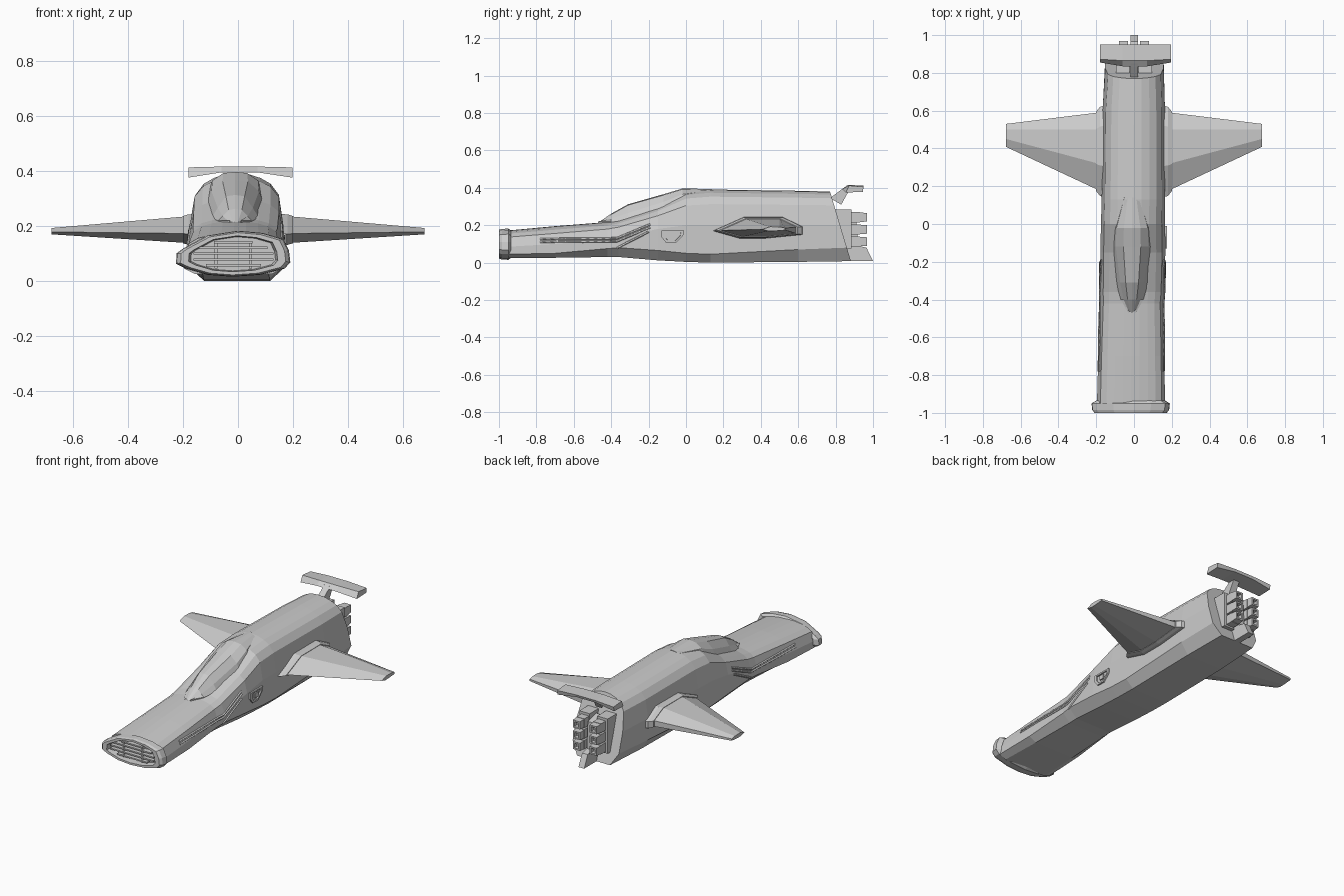
import bpy, bmesh
from mathutils import Vector
from mathutils.bvhtree import BVHTree

if "Cube" in bpy.data.objects:
    bpy.data.objects.remove(bpy.data.objects["Cube"])


def make(name, bm, mirror=False):
    bmesh.ops.recalc_face_normals(bm, faces=bm.faces)
    me = bpy.data.meshes.new(name)
    bm.to_mesh(me)
    ob = bpy.data.objects.new(name, me)
    bpy.context.collection.objects.link(ob)
    if mirror:
        ob.modifiers.new("Mirror", 'MIRROR')
    return ob


def loft(name, rings, mirror=False):
    """Skin closed rings of equal length, capped at both ends."""
    bm = bmesh.new()
    vs = [[bm.verts.new(p) for p in r] for r in rings]
    n = len(rings[0])
    for a, b in zip(vs, vs[1:]):
        for i in range(n):
            j = (i + 1) % n
            bm.faces.new((a[i], a[j], b[j], b[i]))
    bm.faces.new(vs[0])
    bm.faces.new(vs[-1])
    ob = make(name, bm, mirror)
    tree = BVHTree.FromBMesh(bm)
    bm.free()
    return ob, tree


def box(name, x, y, z, mirror=False):
    ring = lambda yy: [(x[0], yy, z[0]), (x[1], yy, z[0]), (x[1], yy, z[1]), (x[0], yy, z[1])]
    return loft(name, [ring(y[0]), ring(y[1])], mirror)[0]


def both_sides(half):
    """Mirror a half section whose first and last points are on the centre line."""
    return half + [(-x, z) for x, z in reversed(half[1:-1])]


# Fuselage: y, centre x, half width, top, widest z, chine z, bottom z, bottom half width
stations = [
    (-.95, -.016, .180, .172, .085, .045, .025, .14),
    (-.70, -.014, .175, .195, .100, .050, .026, .13),
    (-.42, -.012, .167, .217, .125, .075, .030, .12),
    (-.36, -.010, .170, .228, .135, .080, .030, .12),
    (-.15, -.006, .172, .300, .180, .065, .012, .12),
    (.00, -.005, .170, .378, .200, .050, .004, .12),
    (.13, -.003, .168, .391, .200, .045, .000, .12),
    (.60, -.001, .165, .384, .200, .070, .004, .12),
    (.77, .002, .155, .380, .200, .080, .008, .11),
]
rings = []
for y, cx, w, zt, zm, zc, zb, wb in stations:
    h = zt - zm
    half = [(0, zt), (.25 * w, zt - .02 * h), (.5 * w, zt - .09 * h), (.72 * w, zt - .2 * h),
            (.9 * w, zt - .41 * h), (w, zm), (w, zc), (wb, zb), (0, zb)]
    slant = .3 if y > .7 else 0
    rings.append([(cx + x, y + slant * (zt - z), z) for x, z in both_sides(half)])
fuselage, tree = loft("fuselage", rings)

# Faceted canopy: y, half width, top, shoulder z, base z
rings = []
for y, w, zt, zs, zb in [(-.47, .02, .213, .208, .20), (-.40, .06, .262, .235, .20),
                         (-.31, .085, .312, .265, .21), (-.12, .115, .366, .325, .235),
                         (-.02, .110, .396, .365, .27), (.14, .055, .394, .386, .34)]:
    half = [(0, zt), (.4 * w, zt - .005), (.75 * w, zs), (w, zb + .02), (w, zb), (0, zb)]
    rings.append([(x - .01, y, z) for x, z in both_sides(half)])
loft("canopy", rings)

# Nose intake: flared lip with recessed mouth
outline = [(0, .182), (.09, .174), (.165, .152), (.185, .11), (.19, .068), (.17, .045), (.08, .022),
           (-.02, .015), (-.11, .022), (-.19, .045), (-.225, .062), (-.223, .10), (-.2, .117), (-.11, .165)]
cx, cz = -.017, .098
rings = [[(cx + (x - cx) * s, y, cz + (z - cz) * s) for x, z in outline]
         for y, s in [(-.935, .88), (-.95, 1), (-.985, .98), (-1, .92), (-1, .78), (-.96, .74)]]
loft("nose_intake", rings)
for i, (z, w) in enumerate([(.057, .10), (.078, .145), (.099, .145), (.12, .125), (.14, .07)]):
    box(f"intake_slat_{i}", (cx - w, cx + w), (-.99, -.955), (z - .004, z + .004))
for i, x in enumerate([-.08, .045]):
    box(f"intake_post_{i}", (x - .005, x + .005), (-.98, -.955), (.045, .145))

# Wings and their root fairings
root = [(.18, .172), (.32, .234), (.5, .234), (.59, .19), (.59, .155), (.42, .138), (.3, .138)]
tip = [(.408, .178), (.45, .192), (.5, .191), (.53, .185), (.53, .174), (.47, .169), (.44, .169)]
loft("wing", [[(.15, y, z) for y, z in root], [(.19, y, z) for y, z in root],
              [(.677, y, z) for y, z in tip]], True)
loft("wing_root_fairing", [[(x, .39 + (y - .39) * s, .185 + (z - .185) * s) for y, z in root]
                           for x, s in [(.14, 1.2), (.18, 1.15), (.2, 1.03)]], True)

# Tail spoiler on a slanted strut
mid = [(.835, .394), (.865, .415), (.95, .412), (.945, .397)]
end = [(.855, .375), (.872, .412), (.95, .405), (.945, .378)]
loft("tail_spoiler", [[(-.18, y, z) for y, z in end], [(-.06, y, z) for y, z in mid],
                      [(.07, y, z) for y, z in mid], [(.197, y, z) for y, z in end]])
loft("spoiler_strut", [[(x, y, z) for y, z in [(.77, .345), (.85, .405), (.88, .4), (.83, .31)]]
                       for x in (-.018, .022)])

# Rear engine: backing plates, stacked thrusters, centre keel
box("engine_plate", (.025, .095), (.80, .885), (.075, .285), True)
for i, z in enumerate([.085, .15, .215]):
    box(f"thruster_{i}", (.03, .082), (.87, .93), (z, z + .055), True)
    loft(f"thruster_nozzle_{i}", [[(.056 + a * s, y, z + .0275 + b * s) for a, b in
                                   [(-1, -1), (1, -1), (1, 1), (-1, 1)]]
                                  for y, s in [(.92, .026), (.968, .023), (.968, .014), (.945, .012)]], True)
loft("engine_keel", [[(x, y, z) for y, z in [(.83, .27), (.91, .25), (.92, .09), (.965, .08), (1, .008), (.83, .008)]]
                     for x in (-.018, .02)])

# Raised trim strips laid on the fuselage sides
upper = [(-.78, .126), (-.37, .130), (-.19, .205)]
lines = [upper, [(y, z - .016) for y, z in upper], [(-.37, .078), (-.20, .165)]]
for k, line in enumerate(lines):
    for sx, side in ((1, "right"), (-1, "left")):
        pts = []
        for a, b in zip(line, line[1:]):
            for t in range(10):
                y, z = Vector(a).lerp(Vector(b), t / 9)
                hit = tree.ray_cast(Vector((sx, y, z)), Vector((-sx, 0, 0)))[0]
                if hit:
                    pts.append(hit)
        cu = bpy.data.curves.new(f"trim_strip_{side}_{k}", 'CURVE')
        cu.dimensions = '3D'
        cu.bevel_depth = .006
        cu.bevel_resolution = 0
        cu.use_fill_caps = True
        sp = cu.splines.new('POLY')
        sp.points.add(len(pts) - 1)
        for p, co in zip(sp.points, pts):
            p.co = (*co, 1)
        bpy.context.collection.objects.link(bpy.data.objects.new(cu.name, cu))

# Small access hatch on the right side: rim with a recessed panel
hatch = [(-.13, .172), (-.01, .172), (-.015, .145), (-.055, .105), (-.105, .105), (-.13, .135)]
loft("side_hatch", [[(x, -.07 + (y + .07) * s, .14 + (z - .14) * s) for y, z in hatch]
                    for x, s in [(.15, 1), (.175, 1), (.175, .72), (.167, .7)]])
box("hatch_handle", (.16, .175), (-.085, -.055), (.128, .155))
